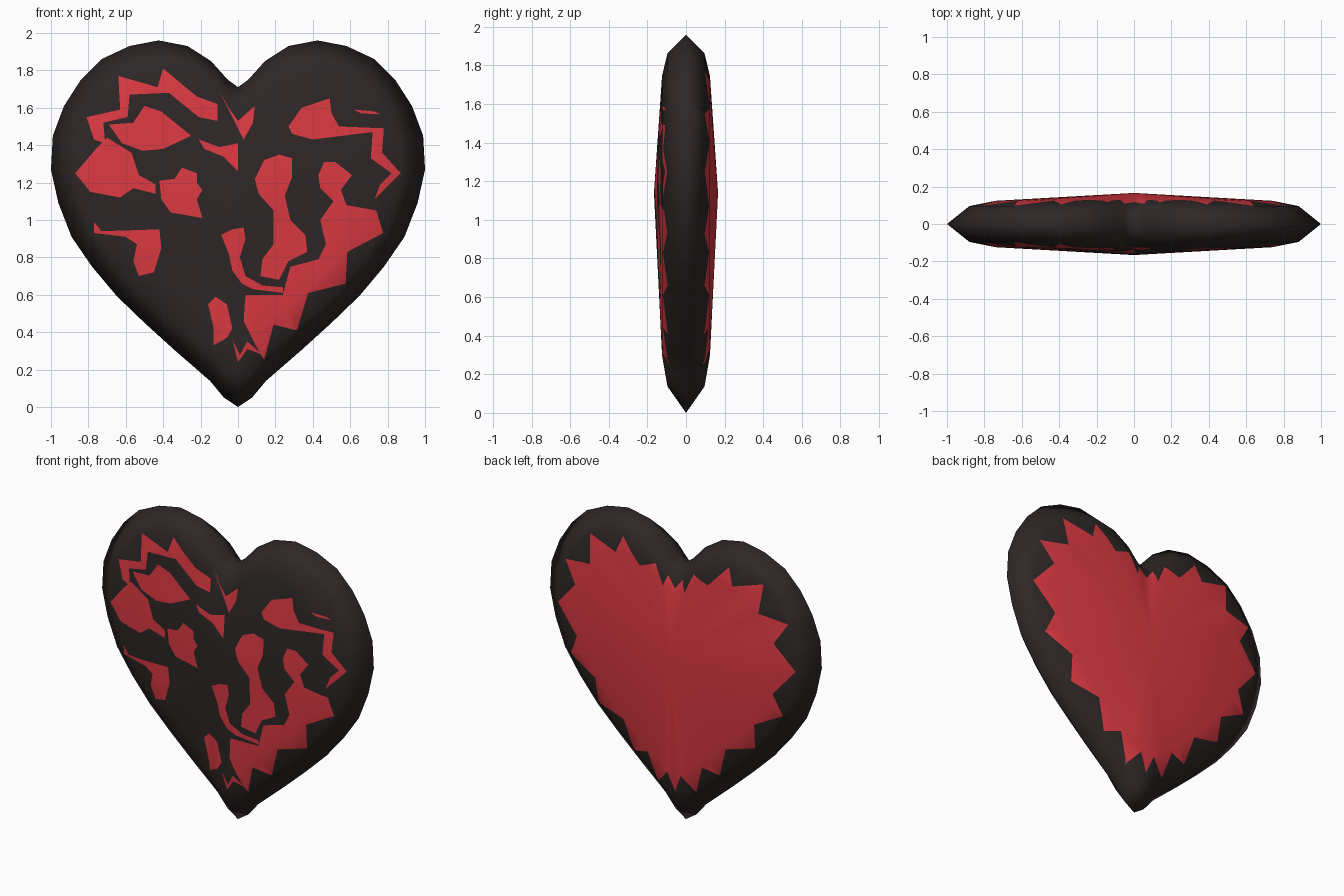
import bpy, bmesh
from mathutils import Vector
from mathutils.geometry import delaunay_2d_cdt


def material(name, rgb):
    m = bpy.data.materials.new(name)
    m.diffuse_color = (*rgb, 1)
    return m


def mirrored(half):
    """Close a right-half profile (top to bottom on x = 0) into a full loop."""
    left = [(-x, z) for x, z in reversed(half) if x > 0]
    return [Vector(p) for p in half + left]


def inside(p, loop):
    hit = False
    for a, b in zip(loop, loop[1:] + loop[:1]):
        if (a.y > p.y) != (b.y > p.y):
            if p.x < a.x + (p.y - a.y) * (b.x - a.x) / (b.y - a.y):
                hit = not hit
    return hit


# Heart outline, right half
OUTLINE = mirrored([
    (0, 1.71), (.055, 1.75), (.145, 1.85), (.27, 1.93), (.425, 1.96), (.58, 1.93),
    (.73, 1.86), (.84, 1.75), (.93, 1.61), (.99, 1.45), (1, 1.27), (.96, 1.09),
    (.89, .91), (.78, .75), (.65, .595), (.5, .45), (.34, .305), (.15, .14),
    (.075, .05), (0, 0)])
CENTRE = Vector((0, 1.14))
# Pillow cross-section: (scale of outline, half thickness)
SECTION = [(0, .166), (.74, .124), (.88, .096), (1, 0)]


def half_thickness(p):
    """Height of the faceted pillow above the mid plane."""
    d = p - CENTRE
    r = 0
    for a, b in zip(OUTLINE, OUTLINE[1:] + OUTLINE[:1]):
        a, b = a - CENTRE, b - CENTRE
        det = a.x * b.y - a.y * b.x
        s = (d.x * b.y - d.y * b.x) / det
        t = (a.x * d.y - a.y * d.x) / det
        if s > -1e-5 and t > -1e-5:
            r = s + t
            break
    for (r0, h0), (r1, h1) in zip(SECTION, SECTION[1:]):
        if r <= r1:
            return h0 + (h1 - h0) * (r - r0) / (r1 - r0)
    return 0


def add_sheet(bm, side, patches):
    """One half of the heart, with the red patches cut into its faces."""
    pts, edges = [CENTRE.copy()], []

    def loop(points):
        n = len(pts)
        pts.extend(points)
        edges.extend((n + i, n + (i + 1) % len(points)) for i in range(len(points)))
        return n

    previous = None
    for scale, _ in SECTION[1:]:
        n = loop([CENTRE + (p - CENTRE) * scale for p in OUTLINE])
        edges.extend((0 if previous is None else previous + i, n + i)
                     for i in range(len(OUTLINE)))
        previous = n
    for patch in patches:
        loop(patch)
    co, _, tris, *_ = delaunay_2d_cdt(pts, edges, [], 0, 1e-4)
    verts = [bm.verts.new((p.x, side * half_thickness(p), p.y)) for p in co]
    for tri in tris:
        mid = sum((co[i] for i in tri), Vector((0, 0))) / 3
        if not inside(mid, OUTLINE):
            continue
        face = bm.faces.new([verts[i] for i in tri])
        face.material_index = int(any(inside(mid, q) for q in patches))
        face.smooth = True


# Back: one jagged red field
back = [mirrored([
    (0, 1.58), (.055, 1.65), (.08, 1.58), (.14, 1.71), (.25, 1.67), (.39, 1.82),
    (.43, 1.71), (.64, 1.77), (.62, 1.58), (.82, 1.55), (.73, 1.41), (.875, 1.25),
    (.72, 1.07), (.78, .93), (.585, .83), (.575, .66), (.375, .61), (.315, .41),
    (.2, .44), (.14, .25), (.05, .35), (0, .23)])]

# Front: irregular red islands between charcoal brush strokes
front = []


def island(*points):
    front.append([Vector(p) for p in points])


# upper left jagged band
island((-.81, 1.55), (-.63, 1.59), (-.64, 1.77), (-.43, 1.71), (-.4, 1.81), (-.22, 1.66),
       (-.11, 1.62), (-.11, 1.53), (-.21, 1.55), (-.37, 1.68), (-.58, 1.67),
       (-.59, 1.55), (-.72, 1.52), (-.71, 1.41), (-.77, 1.43))
# left blobs
island((-.87, 1.25), (-.76, 1.38), (-.7, 1.44), (-.57, 1.36), (-.53, 1.24), (-.44, 1.19),
       (-.44, 1.14), (-.56, 1.17), (-.63, 1.12), (-.79, 1.15))
island((-.69, 1.51), (-.56, 1.52), (-.5, 1.61), (-.41, 1.58), (-.25, 1.45), (-.4, 1.38),
       (-.51, 1.37), (-.62, 1.41))
island((-.42, 1.21), (-.34, 1.22), (-.3, 1.28), (-.22, 1.25), (-.22, 1.2), (-.19, 1.16),
       (-.22, 1.11), (-.19, 1.01), (-.36, 1.04), (-.41, 1.11))
island((-.77, .99), (-.73, .94), (-.42, .95), (-.41, .85), (-.45, .72), (-.53, .7),
       (-.56, .78), (-.54, .87), (-.6, .91), (-.77, .93))
# slivers below the notch
island((-.21, 1.43), (-.1, 1.39), (0, 1.41), (0, 1.26), (-.08, 1.34), (-.18, 1.38))
island((-.1, 1.69), (-.05, 1.6), (.0, 1.53), (.09, 1.61), (.08, 1.52), (.03, 1.43),
       (-.03, 1.55))
# upper right flag and zigzag
island((.27, 1.5), (.34, 1.6), (.49, 1.65), (.5, 1.57), (.54, 1.5), (.78, 1.49),
       (.77, 1.36), (.87, 1.25), (.73, 1.11), (.76, 1.19), (.82, 1.25), (.71, 1.33),
       (.72, 1.47), (.4, 1.43), (.29, 1.46))
island((.62, 1.59), (.73, 1.58), (.76, 1.565), (.66, 1.57))
# centre right ribbon
island((.09, 1.22), (.14, 1.32), (.22, 1.35), (.29, 1.33), (.29, 1.23), (.25, 1.13),
       (.28, 1.0), (.36, .92), (.37, .83), (.27, .78), (.22, .68), (.12, .7), (.13, .79),
       (.19, .87), (.19, 1.05), (.11, 1.14))
# lower right jagged band
island((.43, 1.24), (.46, 1.31), (.52, 1.31), (.61, 1.24), (.55, 1.16), (.58, 1.08),
       (.74, 1.05), (.775, .93), (.585, .83), (.575, .66), (.375, .61), (.315, .41),
       (.19, .44), (.14, .25), (.1, .32), (.03, .46), (.04, .6), (.24, .6), (.28, .75),
       (.43, .79), (.47, .87), (.44, 1.0), (.51, 1.1), (.44, 1.17))
# lower centre pieces
island((-.09, .92), (-.03, .95), (.03, .96), (.04, .9), (.01, .8), (.04, .7), (.13, .65),
       (.24, .64), (.24, .61), (.08, .63), (.02, .66), (-.03, .73), (-.05, .82))
island((-.16, .55), (-.12, .59), (-.06, .55), (-.03, .42), (-.06, .37), (-.13, .33),
       (-.13, .42))
island((-.03, .36), (.01, .28), (.05, .35), (.13, .28), (.05, .31), (0, .24))

# Assemble the heart
bm = bmesh.new()
add_sheet(bm, -1, front)
add_sheet(bm, 1, back)
bmesh.ops.remove_doubles(bm, verts=bm.verts, dist=1e-4)
bmesh.ops.recalc_face_normals(bm, faces=bm.faces)
mesh = bpy.data.meshes.new("heart")
bm.to_mesh(mesh)
bm.free()
mesh.materials.append(material("charcoal", (.028, .020, .020)))
mesh.materials.append(material("red", (.72, .042, .055)))
heart = bpy.data.objects.new("heart", mesh)
bpy.context.collection.objects.link(heart)
